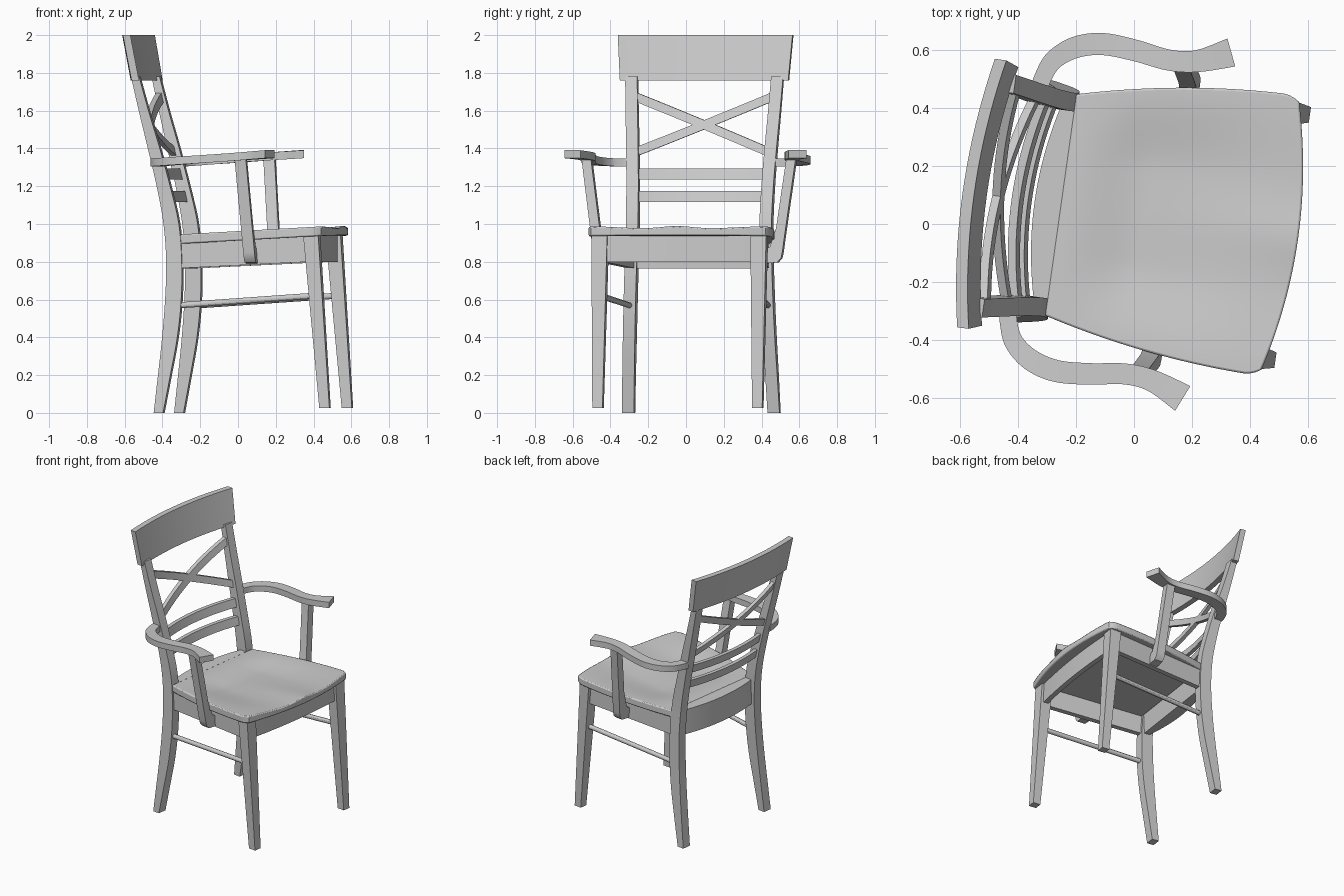
import bpy, bmesh, math
from mathutils import Matrix, Vector

if "Cube" in bpy.data.objects:
    bpy.data.objects.remove(bpy.data.objects["Cube"])

# Chair is built facing local +X, symmetric about local Y, then turned by -8 degrees
A = math.radians(-8)
PLACE = Matrix.Rotation(A, 4, 'Z') @ Matrix.Translation((0, 0.03, 0))


def loft(name, rings, mirror=False, bevel=0.0):
    """Skin a list of equal, even-sized rings and close both ends with quads."""
    bm = bmesh.new()
    R = [[bm.verts.new(p) for p in r] for r in rings]
    n = len(R[0])
    for a, b in zip(R, R[1:]):
        for i in range(n):
            j = (i + 1) % n
            bm.faces.new((a[i], a[j], b[j], b[i]))
    for r in (R[0], R[-1]):
        for i in range(n // 2 - 1):
            bm.faces.new((r[i], r[i + 1], r[n - 2 - i], r[n - 1 - i]))
    bmesh.ops.recalc_face_normals(bm, faces=bm.faces)
    me = bpy.data.meshes.new(name)
    bm.to_mesh(me)
    bm.free()
    ob = bpy.data.objects.new(name, me)
    bpy.context.collection.objects.link(ob)
    ob.matrix_world = PLACE
    bpy.ops.object.select_all(action='DESELECT')
    ob.select_set(True)
    bpy.context.view_layer.objects.active = ob
    bpy.ops.object.shade_smooth_by_angle(angle=math.radians(30))
    if bevel:
        m = ob.modifiers.new("bevel", 'BEVEL')
        m.width, m.segments, m.limit_method = bevel, 2, 'ANGLE'
        m.angle_limit = math.radians(50)
    if mirror:
        m = ob.modifiers.new("mirror", 'MIRROR')
        m.use_axis = (False, True, False)
        m.use_mirror_merge = False
    return ob


def curve(pts, n=6):
    """Catmull-Rom interpolation through tuples of any length."""
    P = [pts[0]] + list(pts) + [pts[-1]]
    out = []
    for k in range(1, len(P) - 2):
        for s in range(n):
            t = s / n
            out.append(tuple(
                0.5 * (2 * b + (c - a) * t + (2 * a - 5 * b + 4 * c - d) * t * t
                       + (3 * b - a - 3 * c + d) * t ** 3)
                for a, b, c, d in zip(*P[k - 1:k + 3])))
    return out + [tuple(pts[-1])]


def rect(x0, x1, y0, y1, z):
    return [(x0, y0, z), (x1, y0, z), (x1, y1, z), (x0, y1, z)]


def sstep(a, b, x):
    t = min(1, max(0, (x - a) / (b - a)))
    return t * t * (3 - 2 * t)


STEPS = [i / 10 - 1 for i in range(21)]

# Back posts: z, back x, front x, centre y
post = curve([(0, -.396, -.346, .389), (.2, -.374, -.308, .382), (.4, -.353, -.272, .374),
              (.6, -.338, -.252, .367), (.8, -.333, -.25, .361), (1.0, -.348, -.266, .357),
              (1.2, -.384, -.312, .361), (1.4, -.43, -.366, .37), (1.6, -.477, -.425, .381),
              (1.78, -.517, -.474, .39)])
loft("back_post", [rect(b, f, y - .032, y + .032, z) for z, b, f, y in post], mirror=True)


def post_x(z):
    for p, q in zip(post, post[1:]):
        if p[0] <= z <= q[0]:
            t = (z - p[0]) / (q[0] - p[0])
            return sum((p[i] * (1 - t) + q[i] * t) / 2 for i in (1, 2))


# Curved top rail
rail = []
for t in STEPS:
    x = -.554 - .046 * (1 - t * t)
    rail.append([(x + .044, t * .45, 1.76), (x + .084, t * .45, 1.76),
                 (x + .04, t * .467, 2.0), (x, t * .467, 2.0)])
loft("top_rail", rail)


# Bowed slats and crossed braces
def slat(name, z_right, z_left, h, half):
    rings = []
    for t in STEPS:
        zc = z_right + (z_left - z_right) * (t + 1) / 2
        bow = .045 * (1 - t * t)
        lo, hi = post_x(zc - h) - bow, post_x(zc + h) - bow
        y = t * half
        rings.append([(lo - .014, y, zc - h), (lo + .014, y, zc - h),
                      (hi + .014, y, zc + h), (hi - .014, y, zc + h)])
    loft(name, rings)


slat("lower_slat", 1.145, 1.145, .029, .35)
slat("upper_slat", 1.265, 1.265, .029, .35)
slat("cross_brace_a", 1.675, 1.375, .025, .37)
slat("cross_brace_b", 1.375, 1.675, .025, .37)

# Dished seat
N = 40
seat = []
for i in range(N + 1):
    s = i / N
    top, bot = [], []
    for j in range(N + 1):
        t = 2 * j / N - 1
        x = -.26 + s * (.765 + .062 * (1 - t * t))
        y = t * (.385 + .103 * s + .1 * s * (1 - s) - .022 * max(0, (s - .92) / .08) ** 2)
        slope = .055 * (x + .26)
        dip = .03 * sstep(1, .35, abs(t)) * sstep(.04, .35, s) * (1 - .6 * sstep(.45, 1, s))
        ridge = .012 * math.exp(-(y / .1) ** 2) * s * s
        top.append((x, y, .945 + slope - max(0, dip - ridge)))
        bot.append((x, y, .895 + slope))
    seat.append(top + bot[::-1])
loft("seat", seat, bevel=.007)

# Aprons under the seat
loft("back_apron", [[(-.268, t * .34, .765), (-.305 - .045 * (1 - t * t), t * .34, .765),
                     (-.305 - .045 * (1 - t * t), t * .34, .942), (-.258, t * .34, .942)]
                    for t in STEPS])
loft("front_apron", [rect(.44 + b, .475 + b, t * .41, t * .41, 0)[:2] and
                     [(.44 + b, t * .41, .80), (.475 + b, t * .41, .80),
                      (.475 + b, t * .41, .936), (.44 + b, t * .41, .936)]
                     for t in STEPS for b in [.02 * (1 - t * t)]])
loft("side_apron", [[(x, y - .018, z0), (x, y + .018, z0), (x, y + .018, z1), (x, y - .018, z1)]
                    for x, y, z0, z1 in [(-.28, .358, .765, .9), (.44, .428, .80, .935)]],
     mirror=True)

# Tapered, raked front legs
loft("front_leg", [rect(.494, .548, .40, .454, .025), rect(.41, .49, .383, .467, .936)],
     mirror=True)

# Round side stretchers
ends = [Vector((-.29, .368, .568)), Vector((.49, .425, .622))]
loft("side_stretcher", [[(p.x, p.y + .016 * math.cos(k * math.pi / 6),
                          p.z + .016 * math.sin(k * math.pi / 6)) for k in range(12)]
                        for p in ends], mirror=True)

# Curved arms: x, y, half width
path = curve([(-.388, .385, .03), (-.38, .43, .03), (-.352, .492, .033), (-.286, .544, .037),
              (-.195, .569, .038), (-.08, .563, .037), (.042, .546, .036), (.14, .557, .038),
              (.25, .602, .05)])
arm = []
for i, (x, y, w) in enumerate(path):
    a, b = path[max(0, i - 1)], path[min(len(path) - 1, i + 1)]
    d = Vector((b[0] - a[0], b[1] - a[1])).normalized()
    nx, ny = -d.y * w, d.x * w
    z = 1.345 + .07 * (x + .4)
    arm.append([(x + nx, y + ny, z), (x - nx, y - ny, z),
                (x - nx, y - ny, z - .042), (x + nx, y + ny, z - .042)])
loft("arm", arm, mirror=True)

# Arm supports, with a rounded foot against the side apron
prof = [(.573, 1.35), (.523, .98), (.506, .85), (.5, .82), (.48, .797),
        (.405, .79), (.405, .86), (.44, .88), (.472, .98), (.523, 1.35)]
loft("arm_support", [[(.088 + (1.34 - z) * .075 + o, y, z) for y, z in prof]
                     for o in (-.03, .03)], mirror=True)
